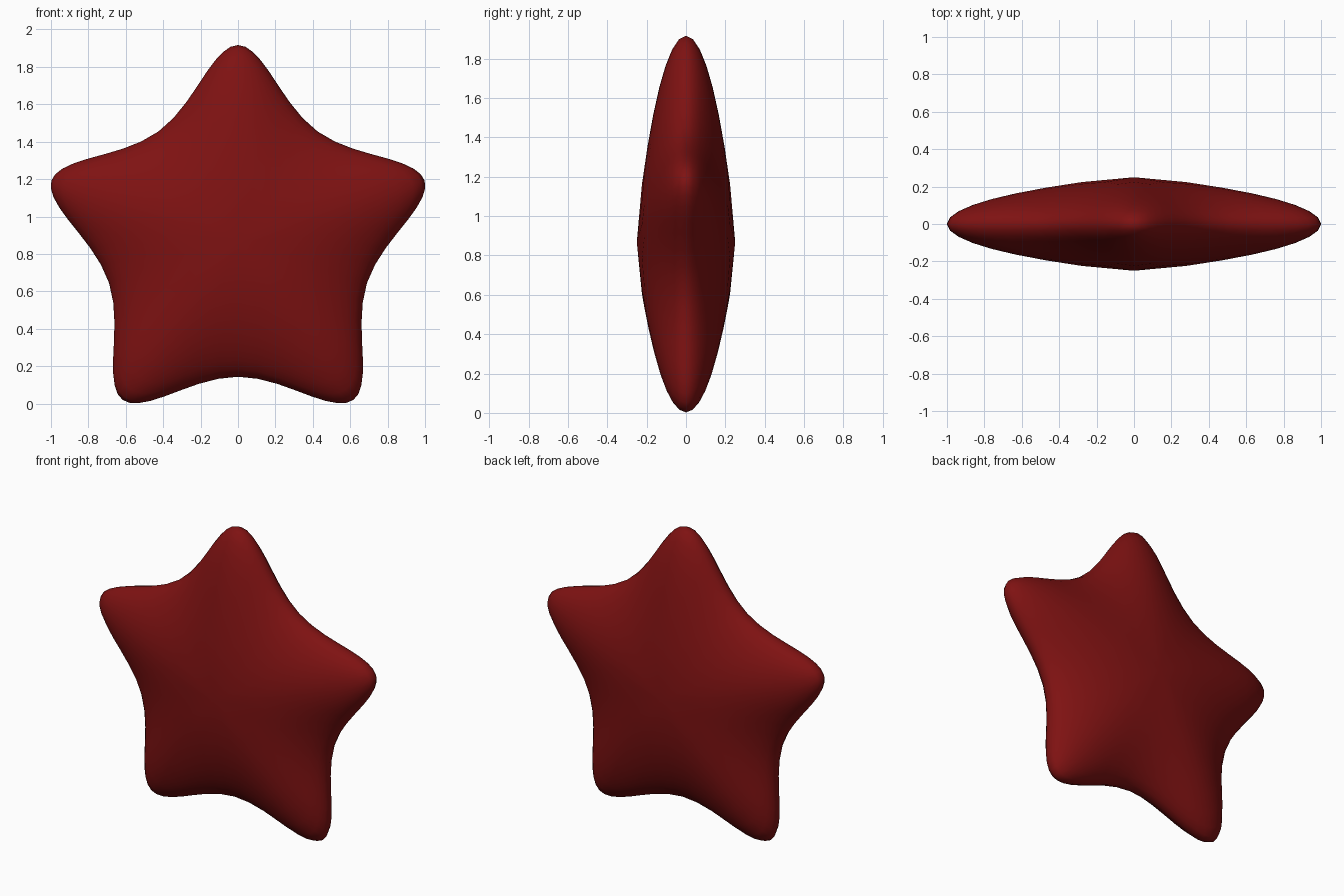
import bpy
import bmesh
from math import sin, cos, pi

cube = bpy.data.objects.get("Cube")
if cube:
    bpy.data.objects.remove(cube, do_unlink=True)

# Control cage sizes: the subdivision draws these in to the final star
CENTRE_Z = 0.868
TIP_RADIUS = 1.88
VALLEY_RADIUS = 0.686
APEX_DEPTH = 0.363


def flat_material(name, colour):
    mat = bpy.data.materials.new(name)
    mat.use_nodes = True
    mat.diffuse_color = colour
    mat.node_tree.nodes["Principled BSDF"].inputs["Base Color"].default_value = colour
    return mat


# Star cage: ten-point outline joined to a front and a back apex
bm = bmesh.new()
outline = []
for i in range(10):
    angle = i * pi / 5
    radius = VALLEY_RADIUS if i % 2 else TIP_RADIUS
    outline.append(bm.verts.new((radius * sin(angle), 0, radius * cos(angle))))
for depth in (-APEX_DEPTH, APEX_DEPTH):
    apex = bm.verts.new((0, depth, 0))
    for i in range(10):
        bm.faces.new((apex, outline[i], outline[(i + 1) % 10]))
bmesh.ops.recalc_face_normals(bm, faces=bm.faces)
for face in bm.faces:
    face.smooth = True

mesh = bpy.data.meshes.new("puffy_star")
bm.to_mesh(mesh)
bm.free()
mesh.materials.append(flat_material("deep red", (0.21, 0.006, 0.006, 1)))

star = bpy.data.objects.new("puffy_star", mesh)
star.location.z = CENTRE_Z
bpy.context.collection.objects.link(star)

# Soft rounded form
soften = star.modifiers.new("soften", "SUBSURF")
soften.levels = soften.render_levels = 3
